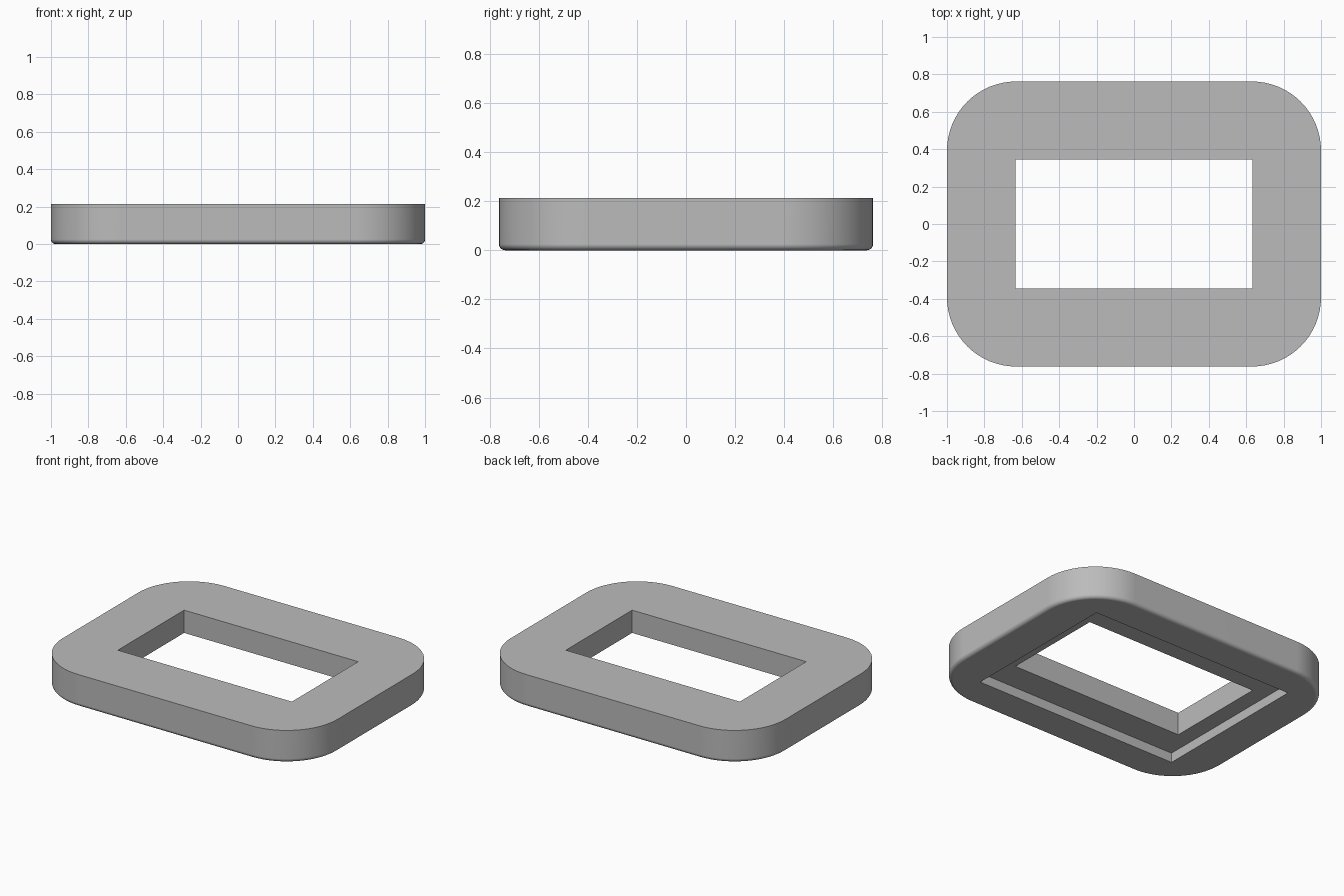
import bpy
import bmesh
from math import cos, sin, pi

if "Cube" in bpy.data.objects:
    bpy.data.objects.remove(bpy.data.objects["Cube"])

HALF_X, HALF_Y, HEIGHT = 1.0, 0.762, 0.213
CORNER, FILLET = 0.37, 0.025
HOLE = (0.634, 0.345)
REBATE = (0.745, 0.54)
REBATE_DEPTH = 0.063
CORNER_STEPS, FILLET_STEPS = 16, 6

bm = bmesh.new()


def rounded_loop(inset, z):
    """Ring of vertices around the rounded outline."""
    r = CORNER - inset
    ring = []
    for q, (sx, sy) in enumerate([(1, 1), (-1, 1), (-1, -1), (1, -1)]):
        for i in range(CORNER_STEPS + 1):
            a = (q + i / CORNER_STEPS) * pi / 2
            ring.append(bm.verts.new((sx * (HALF_X - CORNER) + r * cos(a),
                                      sy * (HALF_Y - CORNER) + r * sin(a), z)))
    return ring


def rectangle_loop(half, z):
    x, y = half
    return [bm.verts.new((sx * x, sy * y, z))
            for sx, sy in [(1, 1), (-1, 1), (-1, -1), (1, -1)]]


def bridge(a, b):
    n = len(a)
    for i in range(n):
        j = (i + 1) % n
        bm.faces.new((a[i], a[j], b[j], b[i]))


def cap(outer, inner):
    """Flat face between an outline and a rectangular opening."""
    edges = [bm.edges.get((ring[i - 1], ring[i]))
             for ring in (outer, inner) for i in range(len(ring))]
    bmesh.ops.triangle_fill(bm, edges=edges, use_beauty=True)


# Outer wall with a rounded lower edge
rings = []
for i in range(FILLET_STEPS + 1):
    a = i / FILLET_STEPS * pi / 2
    rings.append(rounded_loop(FILLET * (1 - sin(a)), FILLET * (1 - cos(a))))
rings.append(rounded_loop(0, HEIGHT))
for lower, upper in zip(rings, rings[1:]):
    bridge(lower, upper)

# Opening with a wider rebate on the underside
rebate_low = rectangle_loop(REBATE, 0)
rebate_high = rectangle_loop(REBATE, REBATE_DEPTH)
hole_low = rectangle_loop(HOLE, REBATE_DEPTH)
hole_high = rectangle_loop(HOLE, HEIGHT)
bridge(rebate_low, rebate_high)
bridge(rebate_high, hole_low)
bridge(hole_low, hole_high)

# Top and underside
cap(rings[-1], hole_high)
cap(rings[0], rebate_low)
bmesh.ops.recalc_face_normals(bm, faces=bm.faces[:])

mesh = bpy.data.meshes.new("frame")
bm.to_mesh(mesh)
bm.free()
frame = bpy.data.objects.new("frame", mesh)
bpy.context.collection.objects.link(frame)

# Plain grey finish
grey = bpy.data.materials.new("grey")
grey.use_nodes = True
color = (0.5, 0.5, 0.5, 1)
grey.diffuse_color = color
grey.node_tree.nodes["Principled BSDF"].inputs["Base Color"].default_value = color
mesh.materials.append(grey)

# Smooth curves, crisp edges
bpy.ops.object.select_all(action="DESELECT")
frame.select_set(True)
bpy.context.view_layer.objects.active = frame
bpy.ops.object.shade_smooth_by_angle(angle=pi / 6)
weighted = frame.modifiers.new("weighted_normals", "WEIGHTED_NORMAL")
weighted.keep_sharp = True
